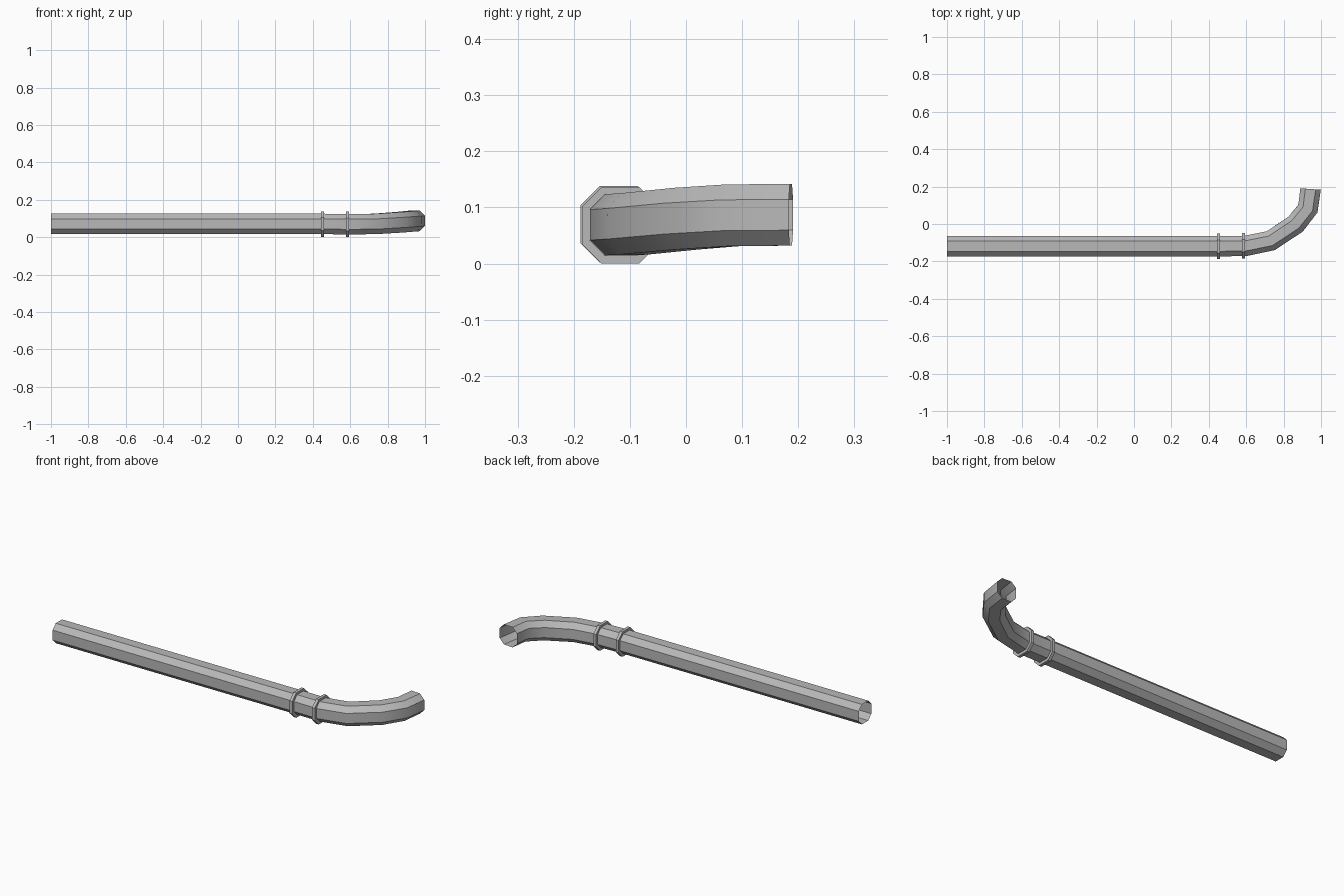
import bpy, bmesh, math
from mathutils import Vector

if "Cube" in bpy.data.objects:
    bpy.data.objects.remove(bpy.data.objects["Cube"])

# Flat-topped octagon profile (unit apothem)
OCT = [(1, -.5), (1, .5), (.5, 1), (-.5, 1), (-1, .5), (-1, -.5), (-.5, -1), (.5, -1)]

grey = bpy.data.materials.new("dark_grey")
grey.diffuse_color = (.48, .48, .48, 1)
grey.use_nodes = True
grey.node_tree.nodes["Principled BSDF"].inputs["Base Color"].default_value = grey.diffuse_color


def sweep(name, path, radii, end_dir=None):
    """Skin octagonal sections along a path, leaving the ends open."""
    pts = [Vector(p) for p in path]
    bm = bmesh.new()
    rings = []
    for i, (p, r) in enumerate(zip(pts, radii)):
        before = (p - pts[i - 1]).normalized() if i > 0 else Vector()
        after = (pts[i + 1] - p).normalized() if i < len(pts) - 1 else Vector()
        t = (before + after).normalized()
        if end_dir and i == len(pts) - 1:
            t = Vector(end_dir).normalized()
        side = t.cross(Vector((0, 0, 1))).normalized()
        up = side.cross(t)
        rings.append([bm.verts.new(p + side * u * r + up * v * r) for u, v in OCT])
    for a, b in zip(rings, rings[1:]):
        for k in range(8):
            n = (k + 1) % 8
            bm.faces.new((a[k], a[n], b[n], b[k]))
    bmesh.ops.recalc_face_normals(bm, faces=bm.faces)
    # Make the open shell face outwards
    bm.faces.ensure_lookup_table()
    f = bm.faces[0]
    mid = (sum((v.co for v in rings[0] + rings[1]), Vector())) / 16
    if len(pts) > 4 and f.normal.dot(f.calc_center_median() - mid) < 0:
        bmesh.ops.reverse_faces(bm, faces=bm.faces)
    me = bpy.data.meshes.new(name)
    bm.to_mesh(me)
    bm.free()
    me.materials.append(grey)
    ob = bpy.data.objects.new(name, me)
    bpy.context.collection.objects.link(ob)
    # Smooth along the bend, sharp along the octagon corners
    bpy.ops.object.select_all(action='DESELECT')
    ob.select_set(True)
    bpy.context.view_layer.objects.active = ob
    bpy.ops.object.shade_smooth_by_angle(angle=math.radians(38))
    return ob


# Straight pipe running into the rising elbow
path = [(-1, -.119, .071), (.45, -.119, .071), (.597, -.117, .069), (.732, -.089, .071),
        (.865, 0, .080), (.930, .083, .086), (.944, .187, .087)]
sweep("pipe", path, [.0545] * 4 + [.055] * 3, end_dir=(.07, 1, 0))

# Collars around the joint (closed loop section: inner, outer, outer, inner)
for name, x, y, z in (("collar_left", .452, -.120, .070), ("collar_right", .586, -.117, .068)):
    xs = (x - .008, x - .008 + 1e-5, x + .008 - 1e-5, x + .008)
    sweep(name, [(q, y, z) for q in xs], [.054, .068, .068, .054])
